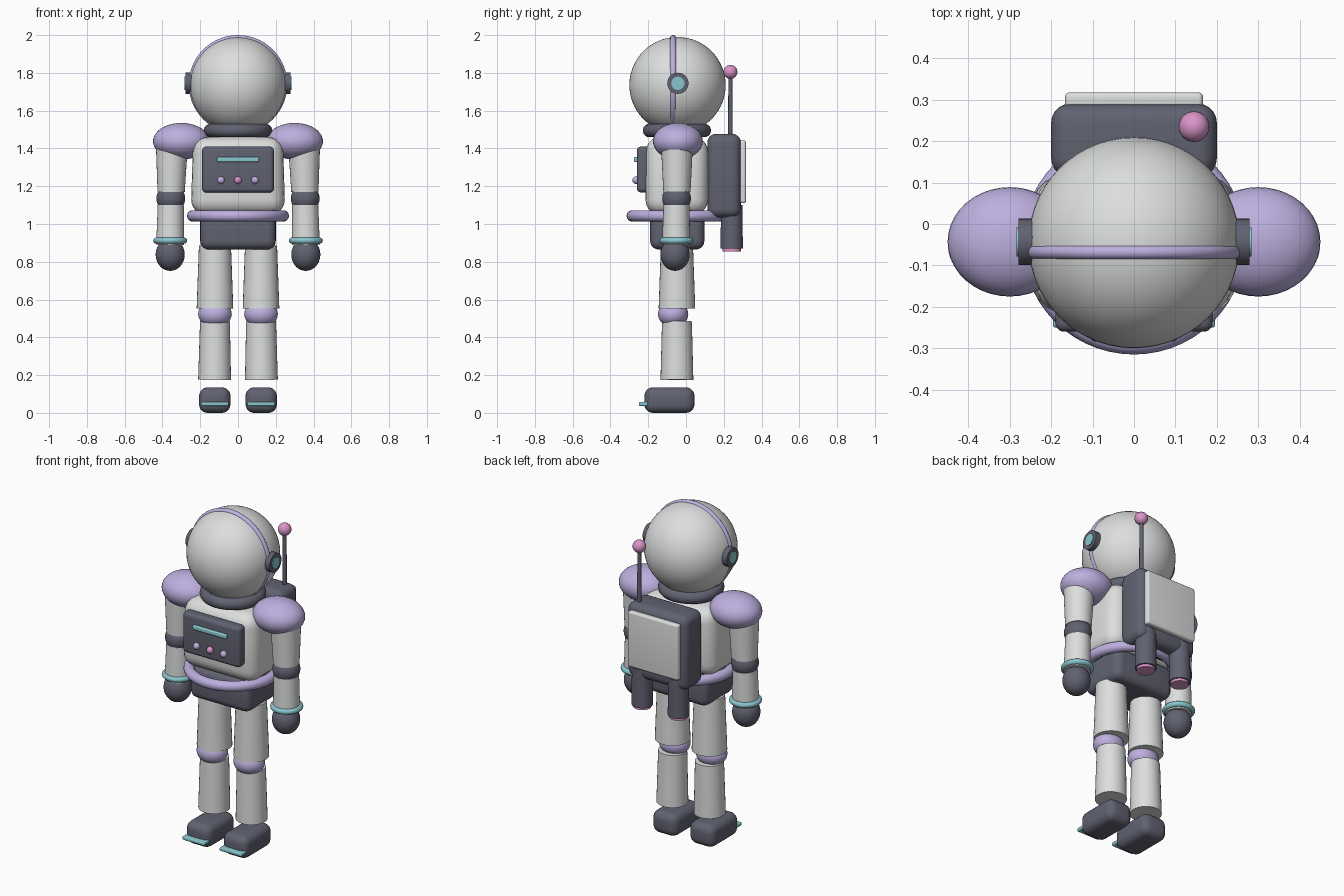
import bpy, bmesh, math
from mathutils import Matrix, Vector

if "Cube" in bpy.data.objects:
    bpy.data.objects.remove(bpy.data.objects["Cube"])


def material(name, r, g, b):
    m = bpy.data.materials.new(name)
    m.diffuse_color = (r, g, b, 1)
    m.use_nodes = True
    m.node_tree.nodes["Principled BSDF"].inputs["Base Color"].default_value = m.diffuse_color
    return m


WHITE = material("suit_white", 0.72, 0.73, 0.73)
DARK = material("slate_grey", 0.118, 0.122, 0.165)
LILAC = material("lilac", 0.51, 0.43, 0.74)
TEAL = material("teal", 0.25, 0.57, 0.62)
PINK = material("pink", 0.70, 0.30, 0.58)
Y = -0.048  # depth of the body axis


def finish(ob, name, mat, angle=40):
    ob.name = name
    ob.data.materials.append(mat)
    bpy.ops.object.select_all(action='DESELECT')
    ob.select_set(True)
    bpy.context.view_layer.objects.active = ob
    bpy.ops.object.shade_smooth_by_angle(angle=math.radians(angle))
    return ob


def from_bmesh(bm, name, mat):
    me = bpy.data.meshes.new(name)
    bm.to_mesh(me)
    bm.free()
    ob = bpy.data.objects.new(name, me)
    bpy.context.collection.objects.link(ob)
    return finish(ob, name, mat)


def ball(name, mat, loc, radii, seg=40):
    bm = bmesh.new()
    bmesh.ops.create_uvsphere(bm, u_segments=seg, v_segments=seg // 2, radius=1)
    bmesh.ops.transform(bm, verts=bm.verts,
                        matrix=Matrix.Translation(loc) @ Matrix.Diagonal((*radii, 1)))
    return from_bmesh(bm, name, mat)


def tube(name, mat, bottom, top, r1, r2, seg=32):
    """Capped cylinder or cone between two points."""
    a, b = Vector(bottom), Vector(top)
    d = b - a
    bm = bmesh.new()
    bmesh.ops.create_cone(bm, cap_ends=True, segments=seg, radius1=r1, radius2=r2,
                          depth=d.length)
    rot = Vector((0, 0, 1)).rotation_difference(d).to_matrix().to_4x4()
    bmesh.ops.transform(bm, verts=bm.verts,
                        matrix=Matrix.Translation((a + b) / 2) @ rot)
    return from_bmesh(bm, name, mat)


def box(name, mat, lo, hi, bevel, top_scale=1.0):
    """Rounded box from its lower and upper corners."""
    lo, hi = Vector(lo), Vector(hi)
    bm = bmesh.new()
    bmesh.ops.create_cube(bm, size=1)
    for v in bm.verts:
        if v.co.z > 0:
            v.co.x *= top_scale
        v.co = (lo + hi) / 2 + Vector([c * s for c, s in zip(v.co, hi - lo)])
    bmesh.ops.bevel(bm, geom=bm.edges[:], offset=bevel, segments=5, profile=0.5,
                    affect='EDGES', clamp_overlap=True)
    return from_bmesh(bm, name, mat)


def ring(name, mat, loc, major, minor, rot=(0, 0, 0)):
    bpy.ops.mesh.primitive_torus_add(location=loc, rotation=rot, major_radius=major,
                                     minor_radius=minor, major_segments=56,
                                     minor_segments=14)
    return finish(bpy.context.object, name, mat, 60)


# Helmet, crest band and collar
ball("helmet", WHITE, (0, -0.045, 1.735), (0.255,) * 3, 56)
ring("helmet_band", LILAC, (0, -0.068, 1.739), 0.244, 0.017, (math.pi / 2, 0, 0))
ring("collar", DARK, (0, Y, 1.495), 0.145, 0.036)

# Torso, belt and pelvis
box("torso", WHITE, (-0.25, -0.215, 1.05), (0.25, 0.118, 1.46), 0.08, 0.95)
ring("belt", LILAC, (0, -0.045, 1.043), 0.24, 0.03)
box("pelvis", DARK, (-0.2, -0.19, 0.865), (0.2, 0.097, 1.06), 0.045)

# Chest control panel
box("chest_panel", DARK, (-0.19, -0.26, 1.167), (0.19, -0.19, 1.41), 0.022)
box("panel_bar", TEAL, (-0.112, -0.275, 1.328), (0.112, -0.25, 1.355), 0.007)
for i, mat in enumerate((LILAC, PINK, LILAC)):
    ball("panel_button", mat, (-0.09 + 0.09 * i, -0.264, 1.232), (0.02,) * 3, 20)

# Paired parts
for s, side in ((-1, "left"), (1, "right")):
    # Ear pads
    tube(side + "_ear_pad", DARK, (s * 0.22, -0.043, 1.745), (s * 0.279, -0.043, 1.745),
         0.056, 0.056)
    tube(side + "_ear_light", TEAL, (s * 0.27, -0.043, 1.745), (s * 0.284, -0.043, 1.745),
         0.035, 0.035)
    # Arms
    ball(side + "_shoulder", LILAC, (s * 0.3, -0.043, 1.438), (0.15, 0.132, 0.097))
    tube(side + "_upper_arm", WHITE, (s * 0.354, Y, 1.17), (s * 0.35, Y, 1.43), 0.072, 0.085)
    ball(side + "_elbow", DARK, (s * 0.356, Y - 0.002, 1.135), (0.076, 0.076, 0.075))
    tube(side + "_forearm", WHITE, (s * 0.359, Y - 0.005, 0.89), (s * 0.356, Y - 0.002, 1.1),
         0.074, 0.069)
    ring(side + "_wrist_ring", TEAL, (s * 0.359, -0.051, 0.912), 0.074, 0.016)
    ball(side + "_glove", DARK, (s * 0.359, -0.058, 0.838), (0.077, 0.077, 0.086))
    # Legs
    tube(side + "_thigh", WHITE, (s * 0.122, Y, 0.552), (s * 0.122, Y, 0.885), 0.097, 0.085)
    ball(side + "_knee", LILAC, (s * 0.122, -0.068, 0.523), (0.089, 0.08, 0.07))
    tube(side + "_shin", WHITE, (s * 0.124, Y, 0.175), (s * 0.122, Y, 0.485), 0.087, 0.079)
    # Boots
    x = s * 0.123
    box(side + "_boot", DARK, (x - 0.083, -0.22, 0), (x + 0.083, 0.045, 0.135), 0.045)
    box(side + "_toe_plate", TEAL, (x - 0.073, -0.25, 0.037), (x + 0.073, -0.13, 0.058), 0.007)
    # Backpack thrusters
    tube(side + "_thruster", DARK, (s * 0.12, 0.242, 0.87), (s * 0.12, 0.242, 1.1),
         0.059, 0.057)
    tube(side + "_nozzle", PINK, (s * 0.12, 0.242, 0.855), (s * 0.12, 0.242, 0.89),
         0.05, 0.05)

# Backpack and antenna
box("backpack", DARK, (-0.2, 0.113, 1.035), (0.2, 0.29, 1.477), 0.045)
box("backpack_plate", WHITE, (-0.167, 0.28, 1.11), (0.167, 0.318, 1.442), 0.012)
tube("antenna_rod", DARK, (0.145, 0.235, 1.45), (0.145, 0.235, 1.79), 0.012, 0.011, 16)
ball("antenna_tip", PINK, (0.145, 0.235, 1.805), (0.037,) * 3, 28)
